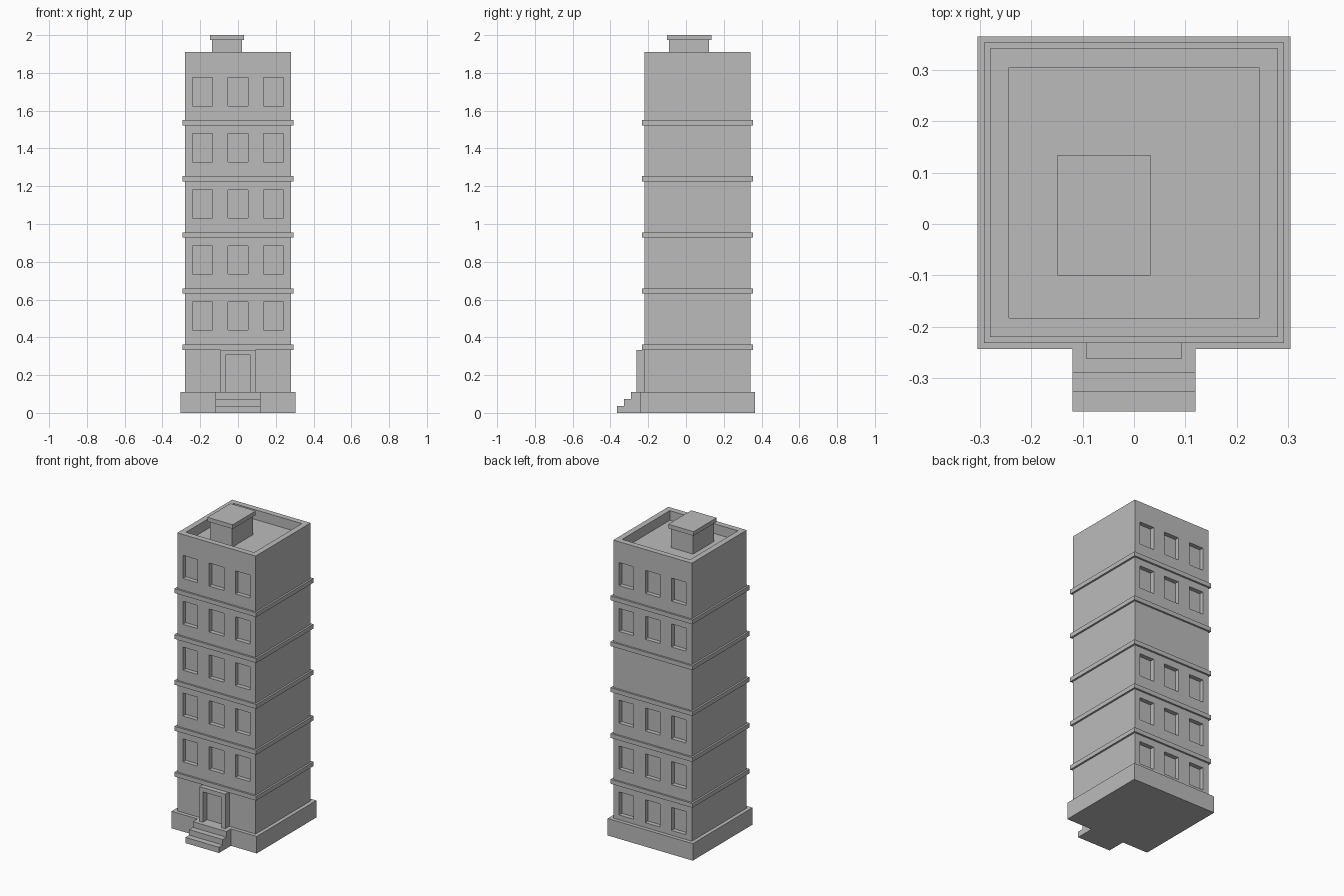
import bpy, bmesh
from mathutils import Matrix, Vector

if "Cube" in bpy.data.objects:
    bpy.data.objects.remove(bpy.data.objects["Cube"])

CY = 0.061          # centre of the tower in y
HALF = 0.281        # half width of the tower
STOREY = 0.297

grey = bpy.data.materials.new("concrete grey")
grey.diffuse_color = (0.5, 0.5, 0.5, 1)
grey.use_nodes = True
grey.node_tree.nodes["Principled BSDF"].inputs["Base Color"].default_value = grey.diffuse_color


def add_box(bm, x0, x1, y0, y1, z0, z1):
    size = (x1 - x0, y1 - y0, z1 - z0, 1)
    mid = Vector((x0 + x1, y0 + y1, z0 + z1)) / 2
    bmesh.ops.create_cube(bm, size=1, matrix=Matrix.Translation(mid) @ Matrix.Diagonal(size))


def finish(name, bm):
    bmesh.ops.recalc_face_normals(bm, faces=bm.faces)
    mesh = bpy.data.meshes.new(name)
    bm.to_mesh(mesh)
    bm.free()
    mesh.materials.append(grey)
    ob = bpy.data.objects.new(name, mesh)
    bpy.context.collection.objects.link(ob)
    return ob


def boxes(name, *dims):
    bm = bmesh.new()
    for d in dims:
        add_box(bm, *d)
    return finish(name, bm)


def square(half, z0, z1):
    return (-half, half, CY - half, CY + half, z0, z1)


def extrude_profile(name, points, axis, a, b):
    """Extrude a 2D outline along x (points are y,z) or y (points are x,z)."""
    bm = bmesh.new()
    place = (lambda p: (a, p[0], p[1])) if axis == "x" else (lambda p: (p[0], a, p[1]))
    face = bm.faces.new([bm.verts.new(place(p)) for p in points])
    new = bmesh.ops.extrude_face_region(bm, geom=[face], use_keep_orig=True)["geom"]
    move = Vector((b - a, 0, 0)) if axis == "x" else Vector((0, b - a, 0))
    bmesh.ops.translate(bm, vec=move, verts=[v for v in new if isinstance(v, bmesh.types.BMVert)])
    return finish(name, bm)


# base plinth and tower
boxes("plinth", square(0.305, 0, 0.11))
tower = boxes("tower", square(HALF, 0.11, 1.91))

# cutter: sunken roof and window recesses (fourth storey is blank at the back)
recess = 0.028
cuts = [square(0.244, 1.847, 2.1)]
for storey in range(6):
    z = 0.141 + STOREY * storey
    for x in (-0.188, 0, 0.188):
        if storey != 0:
            cuts.append((x - 0.052, x + 0.052, CY - HALF - 0.05, CY - HALF + recess, z, z + 0.149))
        if storey != 3:
            cuts.append((x - 0.052, x + 0.052, CY + HALF - recess, CY + HALF + 0.05, z, z + 0.149))
cutter = boxes("recess_cutter", *cuts)
cutter.hide_render = True
mod = tower.modifiers.new("recesses", "BOOLEAN")
mod.operation = "DIFFERENCE"
mod.solver = "EXACT"
mod.object = cutter
bpy.context.view_layer.objects.active = tower
bpy.ops.object.modifier_apply(modifier=mod.name)
bpy.data.objects.remove(cutter)

# storey bands
for i in range(5):
    z = 0.334 + STOREY * i
    boxes(f"storey_band_{i + 1}", square(0.293, z, z + 0.028))

# door surround
w, o = 0.093, 0.067
extrude_profile("door_frame", [(-w, 0.11), (-o, 0.11), (-o, 0.306), (o, 0.306), (o, 0.11),
                               (w, 0.11), (w, 0.334), (-w, 0.334)], "y", -0.263, CY - HALF)

# entrance steps
extrude_profile("entrance_steps", [(-0.244, 0), (-0.366, 0), (-0.366, 0.037), (-0.328, 0.037),
                                   (-0.328, 0.073), (-0.29, 0.073), (-0.29, 0.11), (-0.244, 0.11)],
                "x", -0.12, 0.12)

# rooftop stair house and its cap
boxes("roof_house", (-0.137, 0.02, -0.089, 0.123, 1.847, 1.973))
boxes("roof_house_cap", (-0.149, 0.032, -0.10, 0.135, 1.973, 2.0))
